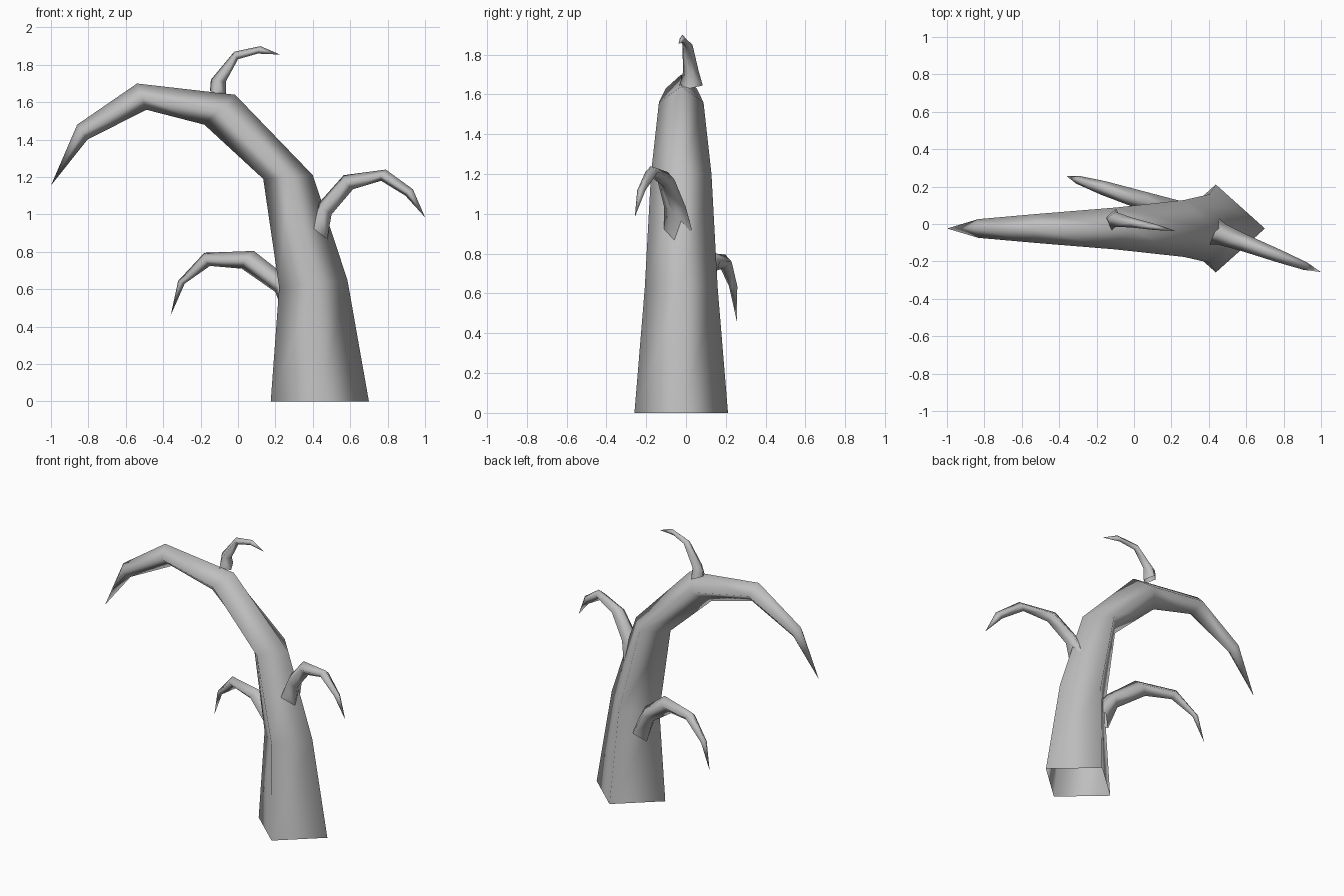
import bpy
import bmesh
from mathutils import Vector

cube = bpy.data.objects.get("Cube")
if cube:
    bpy.data.objects.remove(cube, do_unlink=True)

GREY = (0.52, 0.52, 0.52, 1.0)
bark = bpy.data.materials.new("grey_bark")
bark.use_nodes = True
bark.diffuse_color = GREY
bark.node_tree.nodes["Principled BSDF"].inputs["Base Color"].default_value = GREY


def limb(name, rings, tip, y0, slope):
    """Four-sided tapering limb bending in the upright plane y = y0 + slope * x.
    Each ring is (outer x, z, inner x, z, half width); the base stays open."""
    side = Vector((-slope, 1, 0)).normalized()

    def on_plane(x, z):
        return Vector((x, y0 + slope * x, z))

    bm = bmesh.new()
    loops = []
    for ox, oz, ix, iz, width in rings:
        outer, inner = on_plane(ox, oz), on_plane(ix, iz)
        mid = (outer + inner) / 2
        corners = (outer, mid + side * width, inner, mid - side * width)
        loops.append([bm.verts.new(c) for c in corners])
    for low, high in zip(loops, loops[1:]):
        for i in range(4):
            j = (i + 1) % 4
            bm.faces.new((low[i], low[j], high[j], high[i]))
    end = bm.verts.new(on_plane(*tip))
    for i in range(4):
        bm.faces.new((loops[-1][i], loops[-1][(i + 1) % 4], end))
    bmesh.ops.recalc_face_normals(bm, faces=bm.faces)
    # Make sure the open tube faces outward
    face = bm.faces[0]
    centre = sum((v.co for v in loops[0] + loops[1]), Vector()) / 8
    if face.normal.dot(face.calc_center_median() - centre) < 0:
        bmesh.ops.reverse_faces(bm, faces=bm.faces)
    for f in bm.faces:
        f.smooth = True
    mesh = bpy.data.meshes.new(name)
    bm.to_mesh(mesh)
    bm.free()
    mesh.materials.append(bark)
    obj = bpy.data.objects.new(name, mesh)
    bpy.context.collection.objects.link(obj)
    return obj


# Trunk arching over to a pointed end
limb("trunk", [
    (0.70, 0.00, 0.175, 0.00, 0.235),
    (0.585, 0.65, 0.22, 0.61, 0.183),
    (0.40, 1.21, 0.135, 1.19, 0.152),
    (-0.015, 1.64, -0.18, 1.48, 0.112),
    (-0.54, 1.70, -0.49, 1.56, 0.078),
    (-0.86, 1.48, -0.805, 1.40, 0.05),
], (-1.0, 1.155), -0.024, 0.0)

# Branch on the left side, leaning forward
limb("left_branch", [
    (0.385, 0.985, 0.475, 0.855, 0.075),
    (0.44, 1.07, 0.50, 1.00, 0.058),
    (0.565, 1.21, 0.615, 1.135, 0.046),
    (0.79, 1.24, 0.765, 1.18, 0.034),
    (0.935, 1.135, 0.895, 1.10, 0.022),
], (1.0, 0.985), 0.123, -0.38)

# Branch on the right side, leaning back
limb("right_branch", [
    (0.35, 0.54, 0.26, 0.42, 0.075),
    (0.27, 0.66, 0.20, 0.585, 0.06),
    (0.085, 0.805, 0.02, 0.71, 0.05),
    (-0.18, 0.795, -0.15, 0.725, 0.038),
    (-0.32, 0.645, -0.285, 0.63, 0.022),
], (-0.36, 0.46), 0.14, -0.32)

# Small twig on top of the arch
limb("top_twig", [
    (-0.15, 1.66, -0.065, 1.63, 0.06),
    (-0.145, 1.72, -0.065, 1.71, 0.04),
    (-0.02, 1.87, 0.0, 1.83, 0.026),
    (0.12, 1.90, 0.105, 1.86, 0.016),
], (0.225, 1.855), 0.005, -0.19)
